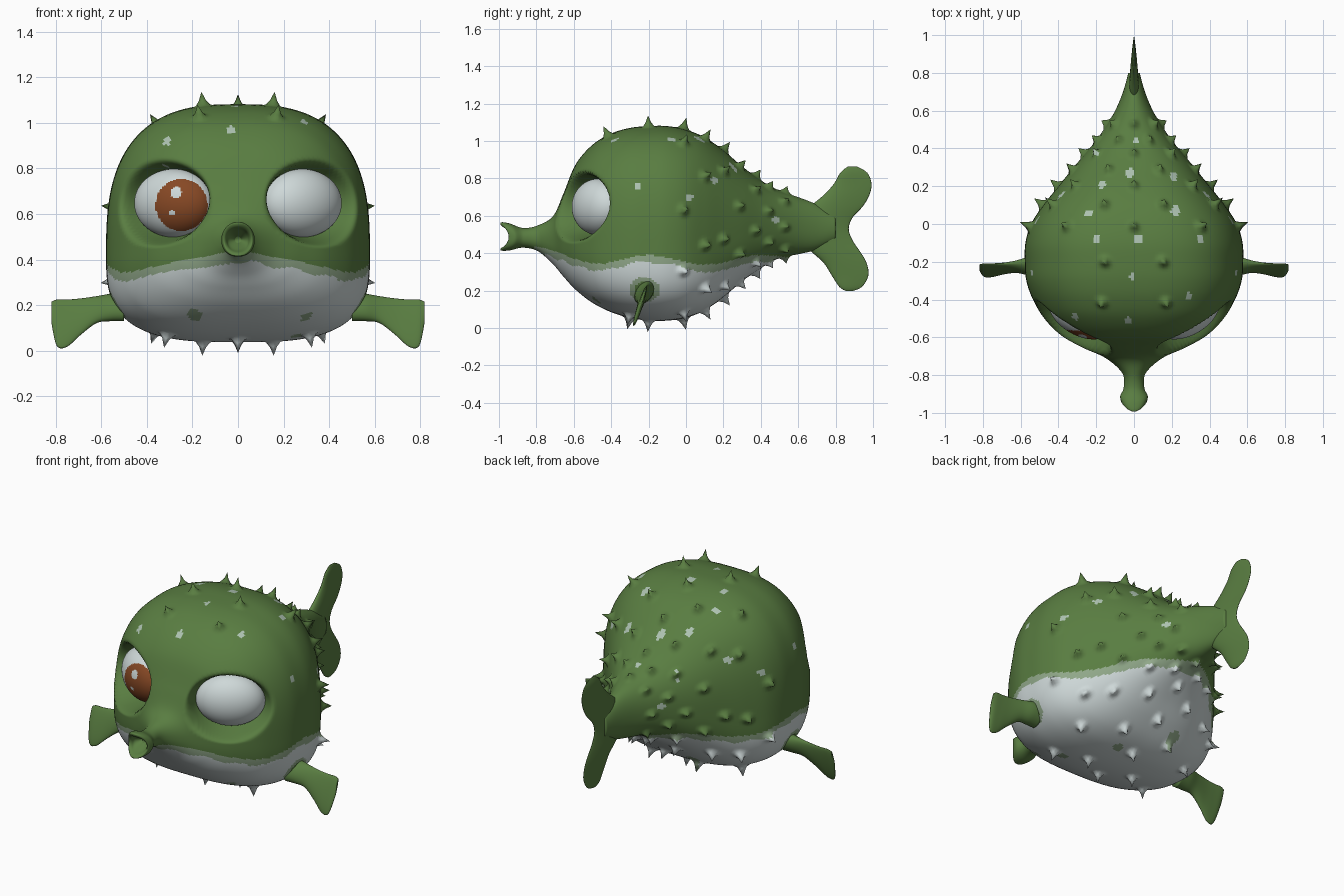
import bpy, bmesh, math
from mathutils import Vector, kdtree

old = bpy.data.objects.get("Cube")
if old:
    bpy.data.objects.remove(old, do_unlink=True)


def material(name, colour):
    m = bpy.data.materials.new(name)
    m.use_nodes = True
    m.diffuse_color = (*colour, 1)
    bsdf = m.node_tree.nodes["Principled BSDF"]
    bsdf.inputs["Base Color"].default_value = (*colour, 1)
    bsdf.inputs["Roughness"].default_value = 0.7
    return m


green = material("skin green", (0.10, 0.205, 0.053))
white = material("belly white", (0.62, 0.69, 0.69))
pale = material("pale green", (0.28, 0.39, 0.25))
spot = material("spot grey green", (0.42, 0.54, 0.44))
brown = material("iris brown", (0.24, 0.065, 0.018))


def smoothstep(t):
    t = max(0.0, min(1.0, t))
    return t * t * (3 - 2 * t)


def spline(table, steps):
    """Smooth rows of numbers by Catmull-Rom interpolation."""
    pad = [table[0], *table, table[-1]]
    rows = []
    for i in range(len(table) - 1):
        for k in range(steps):
            t = k / steps
            rows.append([b + 0.5 * t * (c - a + t * (2*a - 5*b + 4*c - d + t * (3*(b - c) + d - a)))
                         for a, b, c, d in zip(*pad[i:i + 4])])
    return rows + [list(table[-1])]


def loft(rings):
    """Skin a list of closed rings and cap the ends."""
    bm = bmesh.new()
    rows = [[bm.verts.new(p) for p in ring] for ring in rings]
    n = len(rows[0])
    for a, b in zip(rows, rows[1:]):
        for j in range(n):
            bm.faces.new((a[j], a[(j + 1) % n], b[(j + 1) % n], b[j]))
    bm.faces.new(rows[0])
    bm.faces.new(rows[-1])
    bmesh.ops.recalc_face_normals(bm, faces=bm.faces)
    bm.normal_update()
    return bm, rows


def finish(bm, name, mats):
    mesh = bpy.data.meshes.new(name)
    for f in bm.faces:
        f.smooth = True
    bm.to_mesh(mesh)
    bm.free()
    for m in mats:
        mesh.materials.append(m)
    obj = bpy.data.objects.new(name, mesh)
    bpy.context.collection.objects.link(obj)
    return obj


# Body stations: y, half width, bottom, top (starting inside the mouth)
stations = [
    (-.90, .012, .475, .50), (-.95, .04, .445, .53), (-.985, .052, .43, .545),
    (-.99, .066, .415, .565), (-.945, .073, .415, .56), (-.87, .055, .43, .535),
    (-.79, .062, .41, .55), (-.71, .15, .34, .60), (-.655, .27, .275, .72),
    (-.59, .385, .205, .875), (-.5, .475, .135, .98), (-.4, .535, .085, 1.04),
    (-.3, .57, .055, 1.07), (-.2, .578, .04, 1.08), (-.1, .575, .04, 1.08),
    (0, .545, .055, 1.06), (.1, .48, .095, 1.02), (.2, .40, .165, .95),
    (.3, .32, .25, .865), (.4, .235, .32, .79), (.5, .16, .375, .735),
    (.6, .10, .395, .70), (.7, .058, .42, .66), (.8, .03, .47, .60)]
SEG = 240
rings = []
for y, hw, zb, zt in spline(stations, 7):
    full = min(1, hw / 0.5)
    zc = zb + (zt - zb) * (0.5 - 0.13 * full)
    lip = 0.045 * max(0, min(1, (-0.87 - y) / 0.1))
    ring = []
    for j in range(SEG):
        a = 2 * math.pi * j / SEG
        c, s = math.cos(a), math.sin(a)
        n = 2 + full * (0.75 if s > 0 else 1.1)
        r = (abs(c) ** n + abs(s) ** n) ** (-1 / n)
        ring.append((hw * r * c, y + lip * c * c, zc + r * s * ((zt - zc) if s > 0 else (zc - zb))))
    rings.append(ring)
body, rows = loft(rings)

# Eye sockets pressed into the head
EYE = Vector((.28, -.47, .648))
OUT, SIDE = Vector((.5, -.866, 0)), Vector((.866, .5, 0))
EYE_W, EYE_H, EYE_D = .19, .15, .12
for v in body.verts:
    sign = 1 if v.co.x >= 0 else -1
    p = Vector((abs(v.co.x), v.co.y, v.co.z)) - EYE
    d = math.hypot(p.dot(SIDE) / EYE_W, p.z / EYE_H)
    depth = p.dot(OUT)
    if d < 1.3 and depth > -.03:
        p += OUT * ((-.03 - depth) * (1 - smoothstep((d - .85) / .45))) + EYE
        v.co = (sign * p.x, p.y, p.z)
body.normal_update()

# Spikes pulled out of the skin in staggered rows
tree = kdtree.KDTree(len(body.verts))
body.verts.ensure_lookup_table()
for i, v in enumerate(body.verts):
    tree.insert(v.co, i)
tree.balance()
FIN_ROOT = Vector((.56, -.225, .19))


def wants_spike(p):
    if (Vector((abs(p.x), p.y, p.z)) - FIN_ROOT).length < .13:
        return False
    if p.y < -.35:
        return p.z > .95 and abs(p.x) < .2
    if p.y < -.25:
        return p.z < .2
    if p.y < -.1:
        return p.z > .95 or p.z < .3
    return True


moves = {}
for k, y in enumerate([-.42, -.3, -.2, -.01, .1, .2, .29, .37, .45, .53]):
    row = min(rows[35:], key=lambda r: abs(r[0].co.y - y))
    width = row[0].co.x
    count = max(4, round((width + .08) * 8.5)) * 2
    for m in range(count):
        angle = (m + (0.5 if k % 2 == 0 else 0)) / count + .25
        tip = row[round(angle * SEG) % SEG]
        if not wants_spike(tip.co):
            continue
        size = .028 + .035 * min(1, width / .5)
        for co, i, dist in tree.find_range(tip.co, .042):
            lift = size * (1 - dist / .042) ** 2
            moves[i] = max(moves.get(i, (0, None))[0], lift), tip.normal.copy()
for i, (lift, normal) in moves.items():
    body.verts[i].co += normal * lift

# Skin colours: green back, pale band, white belly, spots
back_spots = [(-.02, .27, .024), (.02, -.08, .026), (.22, .07, .026), (-.2, -.08, .02),
              (-.17, .21, .02), (.21, .25, .02), (.01, .44, .016), (-.24, .06, .019),
              (-.2, .37, .016), (-.31, -.49, .018), (-.03, -.51, .017), (.29, -.38, .016),
              (-.01, -.28, .017), (.35, -.08, .018)]
flank_spots = [(-.26, .76, .016), (.02, .7, .02), (.15, .79, .017), (.48, .58, .018)]
belly_spots = [(-.19, -.52, .033), (.3, -.48, .025), (.26, -.3, .03), (-.15, .15, .035), (.1, -.02, .03)]


def inside(u, v, spots):
    return any(math.hypot(u - a, v - b) < r for a, b, r in spots)


for f in body.faces:
    c = f.calc_center_median()
    line = .365 + .025 * math.cos(2 * math.pi * (c.y + .2) / .6) + .13 * max(0, abs(c.y) - .45)
    band = .036 + .007 * math.sin(c.x * 22 + c.y * 30)
    root = (Vector((abs(c.x), c.y, c.z)) - FIN_ROOT).length
    if c.y < -.81 or c.y > .66 or c.z > line or root < .06:
        f.material_index = 0
        if c.z > .6 and inside(c.x, c.y, back_spots):
            f.material_index = 3
        if abs(f.normal.x) > .5 and inside(c.y, c.z, flank_spots):
            f.material_index = 3
    elif c.z > line - band or root < .085 or inside(c.x, c.y, belly_spots):
        f.material_index = 2
    else:
        f.material_index = 1
finish(body, "body", [green, white, pale, spot])

# Tail fin stations: z, front edge, back edge, half thickness
tail = [(.198, .855, .89, .004), (.22, .82, .94, .012), (.28, .78, .975, .016),
        (.35, .735, .965, .022), (.41, .67, .93, .028), (.47, .63, .89, .032),
        (.53, .62, .87, .034), (.59, .63, .89, .032), (.65, .665, .945, .028),
        (.71, .735, .98, .022), (.77, .79, .992, .016), (.83, .825, .97, .013), (.864, .865, .915, .004)]
turn = [2 * math.pi * j / 32 for j in range(32)]
tail_rings = [[(t * math.sin(a) * (.75 - .4 * math.cos(a)), (y0 + y1) / 2 + (y1 - y0) / 2 * math.cos(a), z)
               for a in turn] for z, y0, y1, t in spline(tail, 4)]
finish(loft(tail_rings)[0], "tail_fin", [green])

# Side fin stations: x, top, bottom, half thickness
fin = [(.5, .25, .13, .05), (.56, .25, .13, .045), (.62, .24, .122, .028), (.69, .23, .07, .018),
       (.75, .225, .018, .015), (.795, .225, .022, .013), (.818, .215, .12, .006)]
for side, label in ((1, "left"), (-1, "right")):
    fin_rings = []
    for x, top, low, t in spline(fin, 5):
        ring = []
        for a in turn:
            z = (top + low) / 2 + (top - low) / 2 * math.cos(a)
            ring.append((side * x, -.21 - .32 * (.23 - z) + t * math.sin(a), z))
        fin_rings.append(ring)
    finish(loft(fin_rings)[0], label + "_side_fin", [green])

    # Eyeball with iris and glints
    eye = bmesh.new()
    bmesh.ops.create_uvsphere(eye, u_segments=120, v_segments=80, radius=1)
    for v in eye.verts:
        p = EYE + SIDE * (v.co.x * EYE_W) + OUT * (v.co.y * EYE_D) + Vector((0, 0, v.co.z * EYE_H))
        v.co = (side * p.x, p.y, p.z)
    bmesh.ops.recalc_face_normals(eye, faces=eye.faces)
    for f in eye.faces:
        c = f.calc_center_median()
        x = abs(c.x)
        iris = f.normal.y < 0 and inside(x, c.z, [(.248, .64, .114)])
        glint = inside(x, c.z, [(.272, .695, .025), (.29, .605, .011)])
        f.material_index = 1 if iris and not glint else 0
    finish(eye, label + "_eye", [white, brown])
